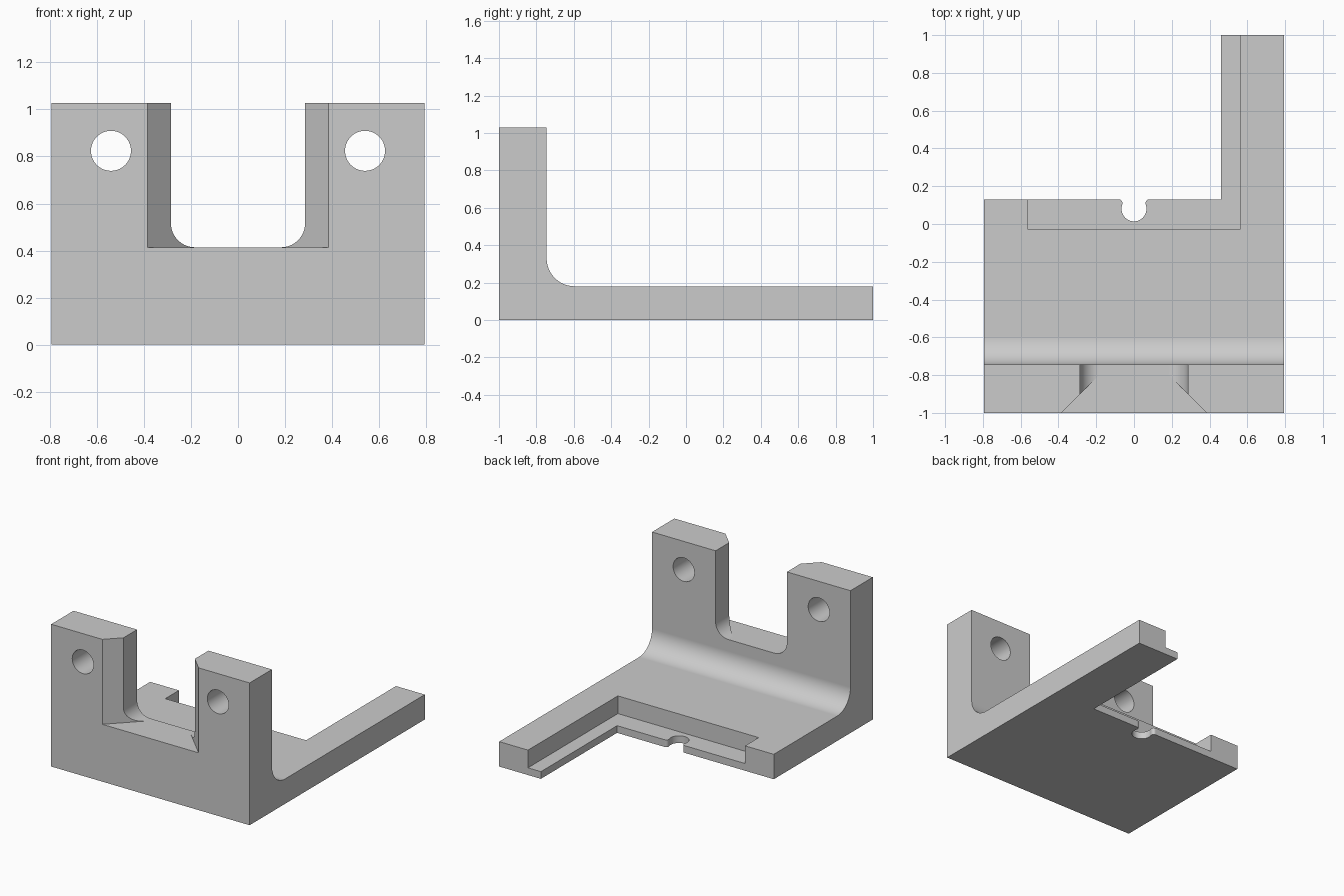
import bpy
from math import sin, cos, pi, radians, atan2
from mathutils import Vector

cube = bpy.data.objects.get("Cube")
if cube:
    bpy.data.objects.remove(cube, do_unlink=True)

grey = bpy.data.materials.new("plain grey")
grey.use_nodes = True
grey.diffuse_color = (0.6, 0.6, 0.6, 1)
grey.node_tree.nodes["Principled BSDF"].inputs["Base Color"].default_value = (0.6, 0.6, 0.6, 1)

HALF_W, HEIGHT, BASE = 0.793, 1.028, 0.18
WALL_Y, BACK_Y, ARM_X = -0.745, 0.13, 0.46
NOTCH_Z, NOTCH_X = 0.414, 0.285


def arc(cx, cy, r, a0, a1, n=20):
    """Points on an arc, angles in radians."""
    return [(cx + r * cos(a0 + (a1 - a0) * i / n),
             cy + r * sin(a0 + (a1 - a0) * i / n)) for i in range(n + 1)]


def prism(name, outline, axis, lo, hi):
    """Extrude a 2D outline along the x, y or z axis."""
    place = {"x": lambda p, t: (t, p[0], p[1]),
             "y": lambda p, t: (p[0], t, p[1]),
             "z": lambda p, t: (p[0], p[1], t)}[axis]
    n = len(outline)
    verts = [place(p, t) for t in (lo, hi) for p in outline]
    faces = [list(range(n))[::-1], list(range(n, 2 * n))]
    faces += [(i, (i + 1) % n, n + (i + 1) % n, n + i) for i in range(n)]
    mesh = bpy.data.meshes.new(name)
    mesh.from_pydata(verts, [], faces)
    # keep normals pointing outward whichever way the outline runs
    area = sum(a[0] * b[1] - b[0] * a[1]
               for a, b in zip(outline, outline[1:] + outline[:1]))
    if (area < 0) != (axis == "y"):
        mesh.flip_normals()
    obj = bpy.data.objects.new(name, mesh)
    bpy.context.collection.objects.link(obj)
    return obj


def rect(x0, x1, y0, y1):
    return [(x0, y0), (x1, y0), (x1, y1), (x0, y1)]


# L-shaped bracket body with a rounded inner corner
R = 0.15
profile = [(-1, 0), (1, 0), (1, BASE)]
profile += arc(WALL_Y + R, BASE + R, R, -pi / 2, -pi, 24)
profile += [(WALL_Y, HEIGHT), (-1, HEIGHT)]
bracket = prism("bracket", profile, "x", -HALF_W, HALF_W)
bracket.data.materials.append(grey)

cutters = []

# Empty area behind the base, leaving the long arm
cutters.append(prism("back_cutter", rect(-1, ARM_X, BACK_Y, 1.2), "z", -0.2, 0.6))

# Stepped recess along the back edge and the inside of the arm
cutters.append(prism("recess_cutter", rect(-0.563, 0.563, -0.026, 1.2), "z", 0.052, 0.6))

# U-shaped opening in the upright wall
r = 0.102
u_shape = [(-NOTCH_X, 1.2)]
u_shape += arc(-NOTCH_X + r, NOTCH_Z + r, r, pi, 1.5 * pi)
u_shape += arc(NOTCH_X - r, NOTCH_Z + r, r, -pi / 2, 0)
u_shape += [(NOTCH_X, 1.2)]
cutters.append(prism("opening_cutter", u_shape, "y", -1.2, -0.5))

# Angled front edges of the opening
flare = [(-0.485, -1.1), (0.485, -1.1), (0.185, -0.8), (-0.185, -0.8)]
cutters.append(prism("flare_cutter", flare, "z", NOTCH_Z, 1.2))

# Bolt holes
for side in (-1, 1):
    cutters.append(prism("hole_cutter", arc(side * 0.54, 0.824, 0.085, 0, 2 * pi, 64)[:-1],
                         "y", -1.2, -0.5))

# Keyhole notch in the back lip, with rounded shoulders
kr, sr, ky = 0.066, 0.02, 0.08
sx, sy = 0.0806, BACK_Y - 0.02
tilt = atan2(sy - ky, sx)
keyhole = [(-sx, 0.3)]
keyhole += arc(-sx, sy, sr, pi / 2, -tilt, 10)
keyhole += arc(0, ky, kr, pi - tilt, 2 * pi + tilt, 40)[1:-1]
keyhole += arc(sx, sy, sr, pi + tilt, pi / 2, 10)
keyhole += [(sx, 0.3)]
cutters.append(prism("keyhole_cutter", keyhole, "z", -0.2, 0.6))

# Cut everything out of the body
bpy.ops.object.select_all(action="DESELECT")
bpy.context.view_layer.objects.active = bracket
bracket.select_set(True)
for cutter in cutters:
    cutter.hide_render = True
    mod = bracket.modifiers.new("cut", "BOOLEAN")
    mod.operation = "DIFFERENCE"
    mod.solver = "EXACT"
    mod.object = cutter
    bpy.ops.object.modifier_apply(modifier=mod.name)
    bpy.data.objects.remove(cutter, do_unlink=True)

# Smooth the rounded parts and keep the flats flat
bpy.ops.object.shade_smooth_by_angle(angle=radians(20))
weighted = bracket.modifiers.new("flat normals", "WEIGHTED_NORMAL")
weighted.keep_sharp = True
